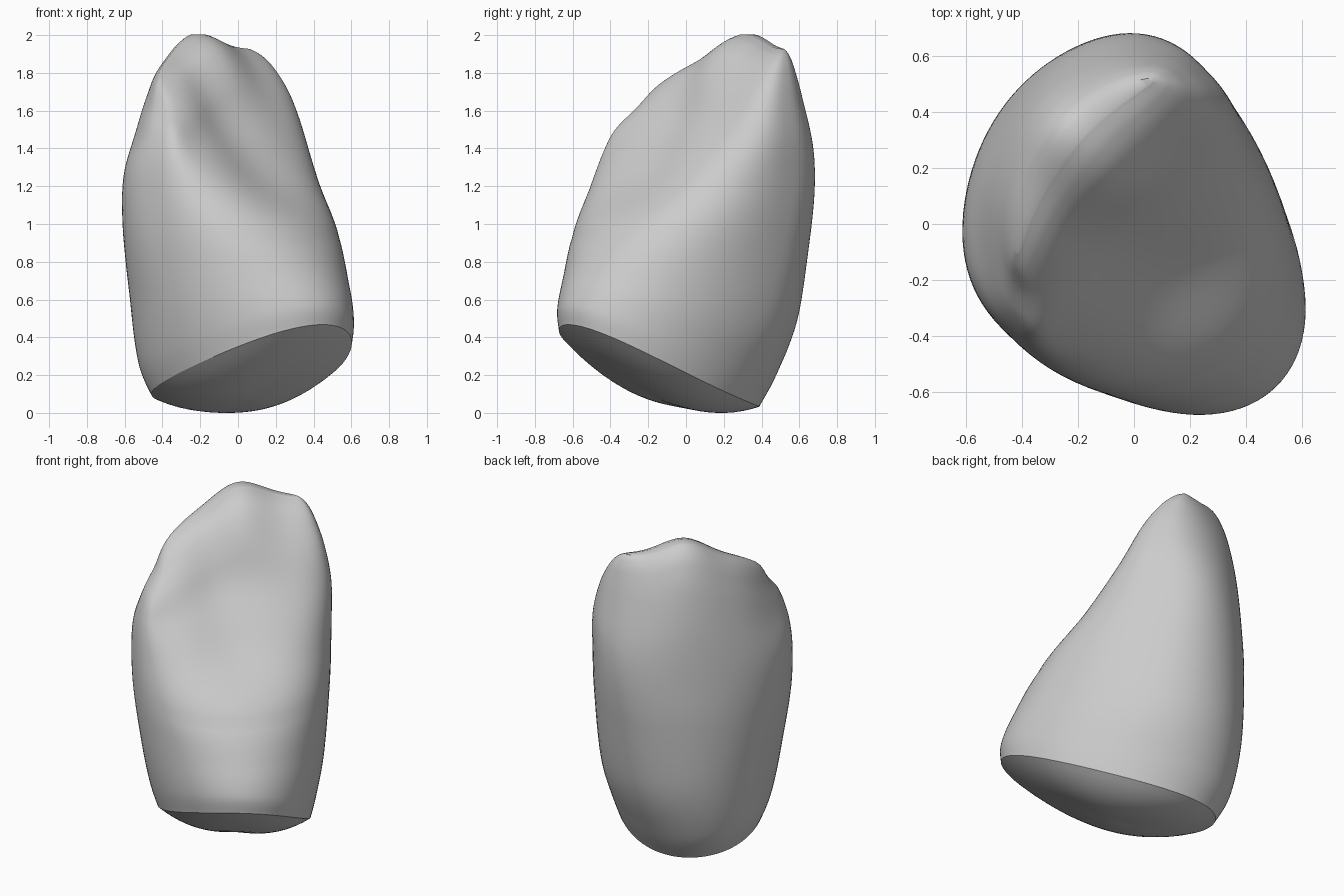
import bpy, bmesh, math
from mathutils import Vector

cube = bpy.data.objects.get("Cube")
if cube:
    bpy.data.objects.remove(cube)

SIDES, RINGS, CAP_RINGS = 96, 72, 12

# Crown sections: height, outer face, inner face, widest line, half width, width centre
SECTIONS = [
    (0.00, -0.45, 0.78, 0.165, 0.43, -0.02),
    (0.20, -0.54, 0.78, 0.10, 0.475, -0.015),
    (0.50, -0.60, 0.72, 0.00, 0.53, 0.00),
    (0.90, -0.615, 0.59, -0.10, 0.57, 0.005),
    (1.20, -0.60, 0.36, -0.15, 0.58, 0.015),
    (1.50, -0.57, 0.13, -0.22, 0.57, 0.03),
    (1.75, -0.525, -0.03, -0.29, 0.53, 0.035),
    (1.90, -0.475, -0.15, -0.33, 0.47, 0.05),
    (1.97, -0.43, -0.24, -0.345, 0.43, 0.05),
    (2.00, -0.385, -0.32, -0.35, 0.39, 0.05),
]


def smooth(a, b, x):
    t = min(max((x - a) / (b - a), 0), 1)
    return t * t * (3 - 2 * t)


def section(t):
    """Smoothly interpolate the section table, t from 0 to 1."""
    last = len(SECTIONS) - 1
    s = t * last
    i = min(int(s), last - 1)
    f = s - i
    p0, p1, p2, p3 = (SECTIONS[min(max(k, 0), last)] for k in range(i - 1, i + 3))
    return [0.5 * (2 * b + (c - a) * f + (2 * a - 5 * b + 4 * c - d) * f ** 2
                   + (3 * b - a - 3 * c + d) * f ** 3)
            for a, b, c, d in zip(p0, p1, p2, p3)]


def place(v, u, z):
    """Turn width v and depth u (towards the inner face) into x, y, z."""
    r = math.sqrt(0.5)
    return Vector(((v + u) * r, (v - u) * r, z))


def power(x, p):
    return math.copysign(abs(x) ** p, x)


def crown_point(t, angle):
    h, outer, inner, mid, width, centre = section(t)
    top = smooth(1.1, 2.0, h)
    boxy = smooth(0.4, 1.5, h)
    c, s = math.cos(angle), math.sin(angle)
    v = centre + width * power(c, 1 - 0.12 * top)
    if s > 0:
        u = mid + (inner - mid) * power(s, 1 - 0.35 * boxy)
    else:
        u = mid + (mid - outer) * power(s, 1 - 0.15 * boxy)
    # skewed and curved biting edge
    skew = (0.14 + 0.05 * top) * smooth(0, 0.6, h)
    skew *= 1 - 0.8 * max(s, 0) * (1 - top)
    u += 0.65 * v * v * top - skew * v
    # neckline tilt and arch, then uneven edge height with soft lobes
    neck = max(0, 1 - h / 0.9)
    z = h + 0.04 * (1 - h / 2)
    z += neck * (0.335 * (u + 0.46) - 0.15 * v - 0.35 * v * v)
    e = v - 0.11
    drop = 0.28 * smooth(0, 0.6, -e) + 0.1 * smooth(0, 0.5, e)
    drop += 0.012 * (1 - math.cos(16 * e))
    z -= drop * top
    # hollow of the inner face between its ridges
    if s > 0:
        bowl = math.exp(-((v + 0.02) / 0.29) ** 2)
        u -= 0.09 * bowl * smooth(0.95, 1.3, z) * (1 - smooth(1.5, 1.95, z)) * s
    return place(v, u, z)


bm = bmesh.new()


def bridge(a, b):
    for i in range(SIDES):
        j = (i + 1) % SIDES
        bm.faces.new((a[i], a[j], b[j], b[i]))


# Crown wall
angles = [2 * math.pi * i / SIDES for i in range(SIDES)]
rings = [[bm.verts.new(crown_point(k / RINGS, a)) for a in angles]
         for k in range(RINGS + 1)]
for low, high in zip(rings, rings[1:]):
    bridge(low, high)

# Biting edge, closed straight across
tip = rings[-1]
half = SIDES // 2
bm.faces.new((tip[0], tip[1], tip[-1]))
for i in range(1, half - 1):
    bm.faces.new((tip[i], tip[i + 1], tip[-i - 1], tip[-i]))
bm.faces.new((tip[half - 1], tip[half], tip[half + 1]))

# Domed base below the neckline
rim = rings[0]
hub = sum((p.co for p in rim), Vector()) / SIDES
SAG = 0.155
previous = rim
for k in range(CAP_RINGS - 1, 0, -1):
    r = k / CAP_RINGS
    sag = Vector((0, 0, -SAG * (1 - r ** 2.4)))
    ring = [bm.verts.new(hub.lerp(p.co, r) + sag) for p in rim]
    bridge(previous, ring)
    previous = ring
pole = bm.verts.new(hub + Vector((0, 0, -SAG)))
for i in range(SIDES):
    bm.faces.new((previous[i], previous[(i + 1) % SIDES], pole))
bmesh.ops.recalc_face_normals(bm, faces=bm.faces)

# Crisp neckline
for i in range(SIDES):
    bm.edges.get((rim[i], rim[(i + 1) % SIDES])).smooth = False

# Centre on the ground
lo = Vector([min(p.co[a] for p in bm.verts) for a in range(3)])
hi = Vector([max(p.co[a] for p in bm.verts) for a in range(3)])
shift = Vector(((lo.x + hi.x) / 2, (lo.y + hi.y) / 2, lo.z))
bmesh.ops.translate(bm, verts=bm.verts, vec=-shift)

mesh = bpy.data.meshes.new("tooth_crown")
bm.to_mesh(mesh)
bm.free()
crown = bpy.data.objects.new("tooth_crown", mesh)
bpy.context.collection.objects.link(crown)

# Plain grey material
grey = bpy.data.materials.new("light_grey")
grey.use_nodes = True
colour = (0.6, 0.6, 0.6, 1)
grey.diffuse_color = colour
grey.node_tree.nodes["Principled BSDF"].inputs["Base Color"].default_value = colour
mesh.materials.append(grey)

bpy.ops.object.select_all(action="DESELECT")
crown.select_set(True)
bpy.context.view_layer.objects.active = crown
bpy.ops.object.shade_smooth_by_angle(angle=math.radians(45), keep_sharp_edges=True)
